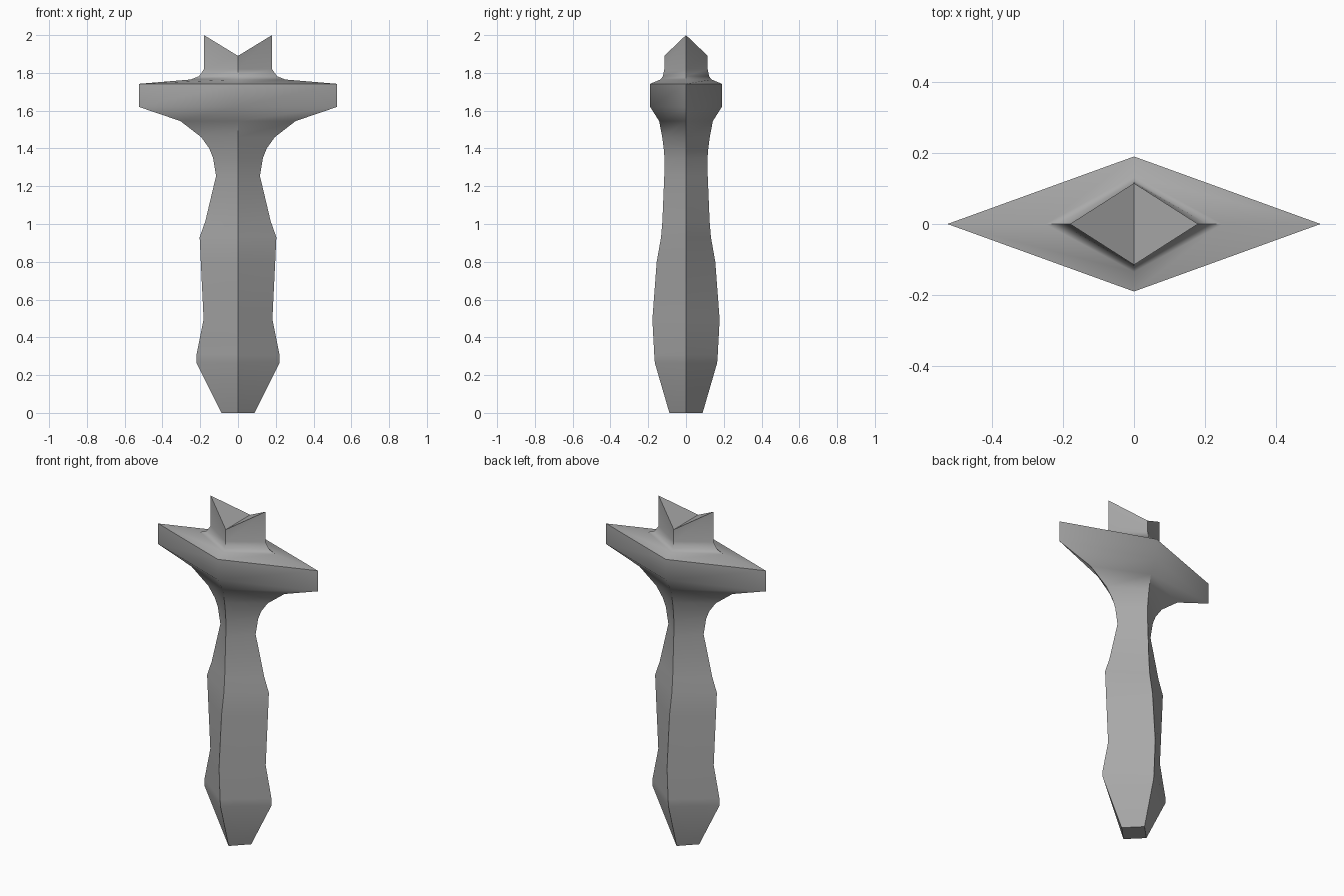
import bpy
import bmesh
import math

cube = bpy.data.objects.get("Cube")
if cube:
    bpy.data.objects.remove(cube, do_unlink=True)

GREY = (0.4, 0.4, 0.4, 1.0)
steel = bpy.data.materials.new("dull grey steel")
steel.use_nodes = True
steel.diffuse_color = GREY
steel.node_tree.nodes["Principled BSDF"].inputs["Base Color"].default_value = GREY

# Diamond cross-sections up the hilt: height, half width, half depth
sections = [
    (0.0, 0.087, 0.088),      # pommel foot
    (0.265, 0.22, 0.165),
    (0.307, 0.22, 0.168),
    (0.495, 0.182, 0.178),    # lower grip
    (0.80, 0.197, 0.155),
    (0.93, 0.203, 0.132),
    (1.015, 0.173, 0.125),
    (1.255, 0.116, 0.115),    # neck
    (1.35, 0.132, 0.114),
    (1.40, 0.152, 0.118),
    (1.46, 0.195, 0.126),
    (1.545, 0.305, 0.142),    # guard flare
    (1.62, 0.525, 0.19),
    (1.742, 0.525, 0.19),     # guard rim
    (1.765, 0.25, 0.135),
    (1.782, 0.207, 0.122),
    (1.82, 0.18, 0.115),      # blade socket
]


def diamond(bm, z, width, depth, side_lift=0.0):
    """Ring of four corners; the side corners may stand higher."""
    return [bm.verts.new(p) for p in (
        (width, 0, z + side_lift), (0, depth, z),
        (-width, 0, z + side_lift), (0, -depth, z))]


# Loft the rings into one solid, ending in a notched tip
bm = bmesh.new()
rings = [diamond(bm, *s) for s in sections]
rings.append(diamond(bm, 1.89, 0.18, 0.115, side_lift=0.11))
for low, high in zip(rings, rings[1:]):
    for i in range(4):
        j = (i + 1) % 4
        bm.faces.new((low[i], low[j], high[j], high[i]))
bm.faces.new(reversed(rings[0]))
right, back, left, front = rings[-1]
bm.faces.new((right, back, front))
bm.faces.new((left, front, back))
bmesh.ops.recalc_face_normals(bm, faces=bm.faces)

mesh = bpy.data.meshes.new("hilt")
bm.to_mesh(mesh)
bm.free()
mesh.materials.append(steel)
hilt = bpy.data.objects.new("hilt", mesh)
bpy.context.collection.objects.link(hilt)

# Soft shading that keeps the diamond ridges crisp
bpy.context.view_layer.objects.active = hilt
hilt.select_set(True)
bpy.ops.object.shade_smooth_by_angle(angle=math.radians(50))
